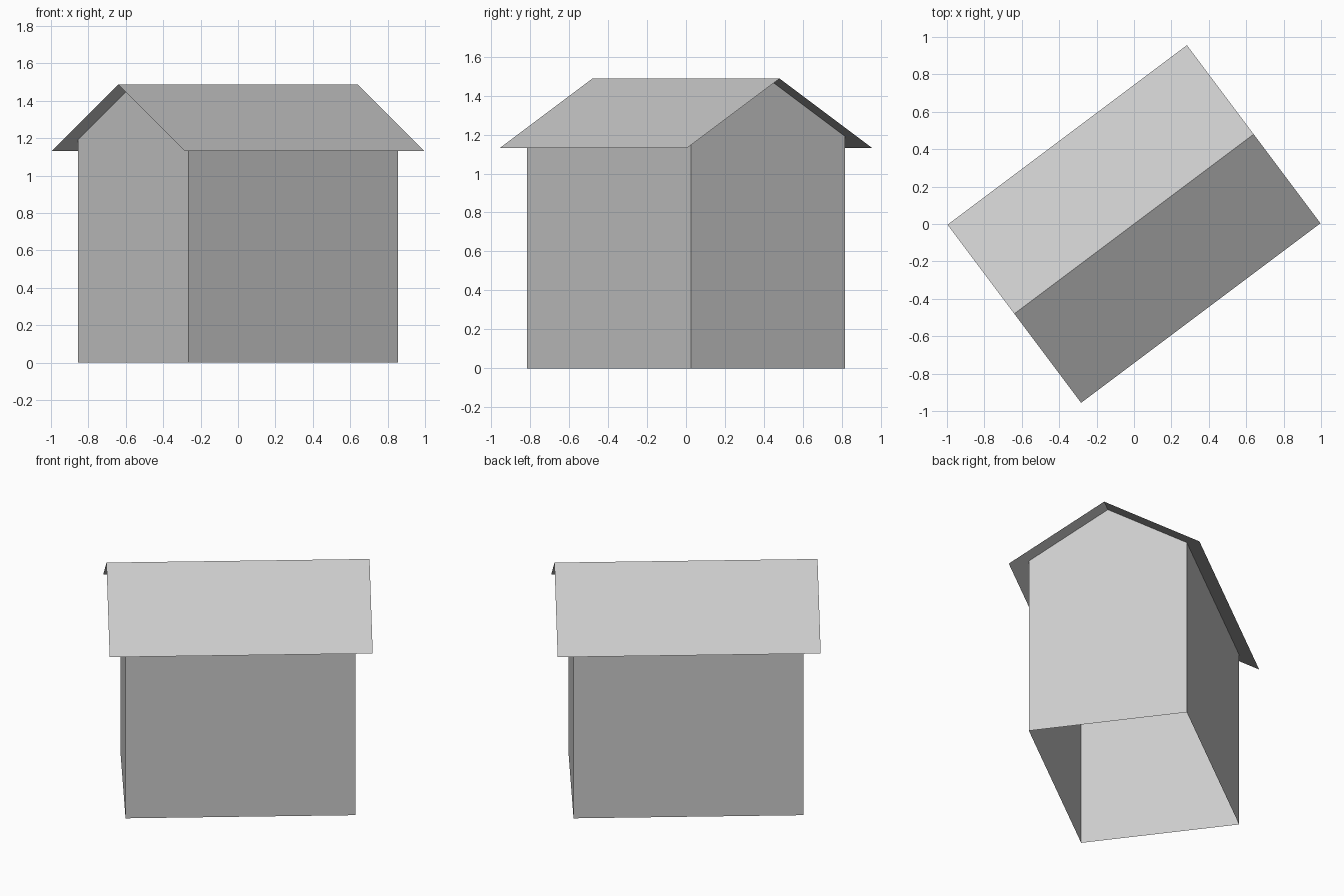
import bpy, math

if "Cube" in bpy.data.objects:
    bpy.data.objects.remove(bpy.data.objects["Cube"])

ANGLE = math.atan2(3, 4)            # footprint turned on the ground
HALF_LEN, HALF_WID = 0.70, 0.493    # walls
ROOF_LEN, ROOF_WID = 0.80, 0.595    # roof with overhang
EAVE, RIDGE = 1.13, 1.487
WALL_TOP = RIDGE - (RIDGE - EAVE) * HALF_WID / ROOF_WID

grey = bpy.data.materials.new("light grey")
grey.diffuse_color = (0.6, 0.6, 0.6, 1)
grey.use_nodes = True
grey.node_tree.nodes["Principled BSDF"].inputs["Base Color"].default_value = grey.diffuse_color


def add_part(name, verts, faces):
    mesh = bpy.data.meshes.new(name)
    mesh.from_pydata(verts, [], faces)
    mesh.materials.append(grey)
    obj = bpy.data.objects.new(name, mesh)
    obj.rotation_euler.z = ANGLE
    bpy.context.collection.objects.link(obj)


# Four walls, open underneath
corners = [(-HALF_LEN, -HALF_WID), (HALF_LEN, -HALF_WID),
           (HALF_LEN, HALF_WID), (-HALF_LEN, HALF_WID)]
add_part("walls", [(x, y, z) for z in (0, WALL_TOP) for x, y in corners],
         [(i, (i + 1) % 4, (i + 1) % 4 + 4, i + 4) for i in range(4)])

# Triangular gable at each end
for side, name in ((-1, "left_gable"), (1, "right_gable")):
    x = side * HALF_LEN
    add_part(name, [(x, -side * HALF_WID, WALL_TOP), (x, side * HALF_WID, WALL_TOP),
                    (x, 0, RIDGE)], [(0, 1, 2)])

# Two thin roof slopes meeting at the ridge
add_part("roof", [(x, y, z) for y, z in ((-ROOF_WID, EAVE), (0, RIDGE), (ROOF_WID, EAVE))
                  for x in (-ROOF_LEN, ROOF_LEN)],
         [(0, 1, 3, 2), (2, 3, 5, 4)])
